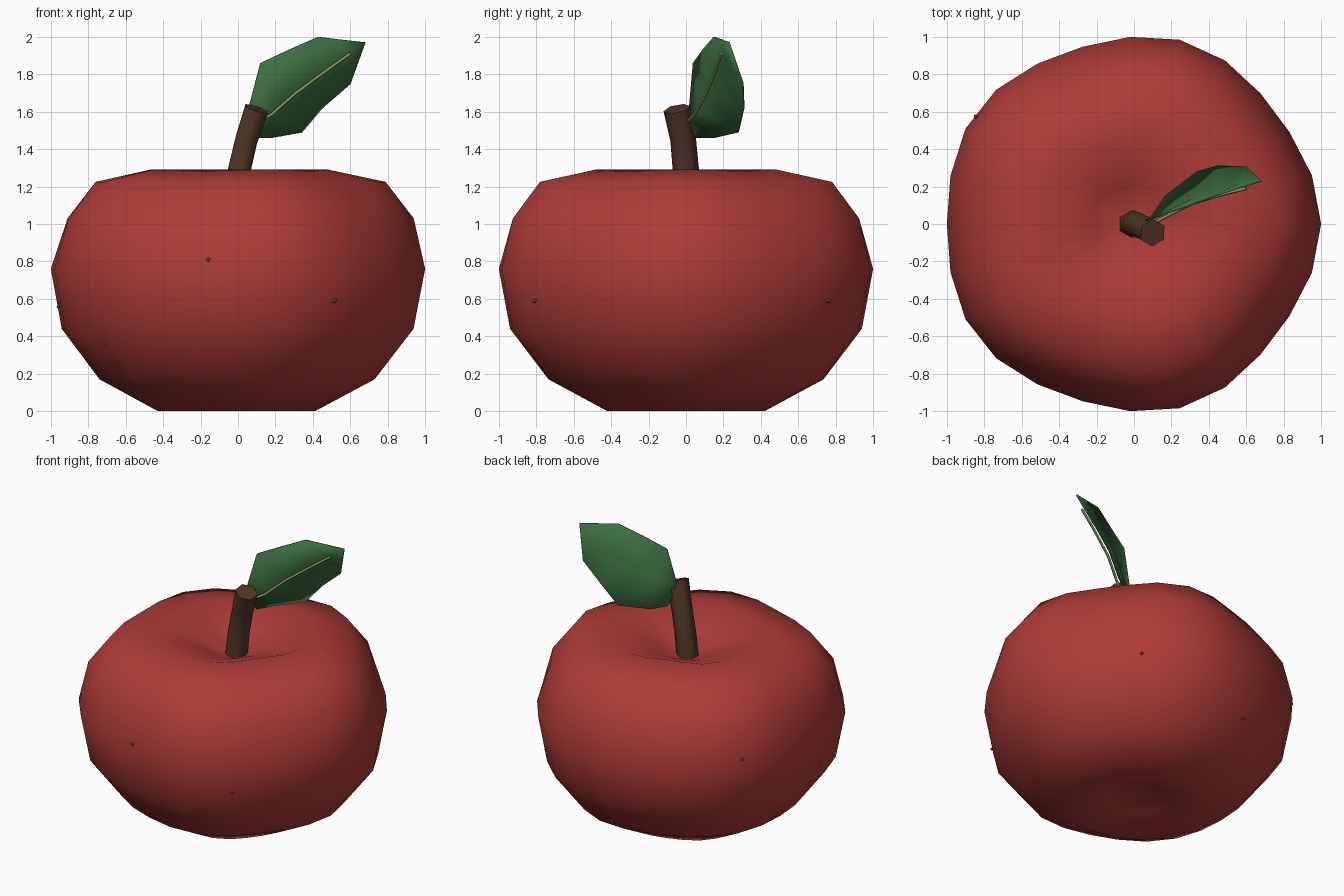
import bpy, bmesh
from math import sin, cos, pi, atan2
from mathutils import Vector

if "Cube" in bpy.data.objects:
    bpy.data.objects.remove(bpy.data.objects["Cube"])


def material(name, rgb):
    m = bpy.data.materials.new(name)
    m.diffuse_color = (*rgb, 1)
    m.use_nodes = True
    m.node_tree.nodes["Principled BSDF"].inputs["Base Color"].default_value = m.diffuse_color
    return m


RED = material("red skin", (0.42, 0.045, 0.038))
BROWN = material("brown bark", (0.085, 0.038, 0.02))
GREEN = material("leaf green", (0.045, 0.16, 0.05))
PALE = material("pale vein", (0.25, 0.30, 0.12))
SPECK = material("speck", (0.30, 0.14, 0.05))


def finish(bm, name, mat, smooth):
    bmesh.ops.recalc_face_normals(bm, faces=bm.faces[:])
    me = bpy.data.meshes.new(name)
    bm.to_mesh(me)
    bm.free()
    me.materials.append(mat)
    for p in me.polygons:
        p.use_smooth = smooth
    ob = bpy.data.objects.new(name, me)
    bpy.context.collection.objects.link(ob)
    return ob


def tube(name, pts, radius, bevel_res, mat, taper=None):
    cu = bpy.data.curves.new(name, 'CURVE')
    cu.dimensions = '3D'
    cu.bevel_depth = radius
    cu.bevel_resolution = bevel_res
    cu.use_fill_caps = True
    sp = cu.splines.new('POLY')
    sp.points.add(len(pts) - 1)
    for i, p in enumerate(pts):
        sp.points[i].co = (*p, 1)
        sp.points[i].radius = taper[i] if taper else 1
    cu.materials.append(mat)
    ob = bpy.data.objects.new(name, cu)
    bpy.context.collection.objects.link(ob)
    bpy.ops.object.select_all(action='DESELECT')
    ob.select_set(True)
    bpy.context.view_layer.objects.active = ob
    bpy.ops.object.convert(target='MESH')
    return bpy.context.object


# Apple body: lathe with five soft lobes; (radius, height, lobe depth)
SHIFT, N = -0.02, 24
profile = [(0.2, 0.07, 0.005), (0.42, 0.0, 0.012), (0.735, 0.17, 0.015),
           (0.94, 0.44, 0.018), (1.0, 0.76, 0.02), (0.925, 1.03, 0.034),
           (0.775, 1.225, 0.034), (0.475, 1.29, 0.03), (0.21, 1.19, 0.01)]


def skin(r, lobe, a):
    rr = r + lobe * cos(5 * a)
    return rr * cos(a) + SHIFT, rr * sin(a)


bm = bmesh.new()
rings = [[bm.verts.new((*skin(r, l, 2 * pi * i / N), z)) for i in range(N)]
         for r, z, l in profile]
for lo, hi in zip(rings, rings[1:]):
    for i in range(N):
        j = (i + 1) % N
        bm.faces.new((lo[i], lo[j], hi[j], hi[i]))
for ring, z in ((rings[0], 0.11), (rings[-1], 1.1)):
    pole = bm.verts.new((SHIFT, 0, z))
    for i in range(N):
        bm.faces.new((ring[i], ring[(i + 1) % N], pole))
finish(bm, "apple_body", RED, True)

# Stem: bent six-sided tube
tube("stem", [(-0.02, 0, 1.04), (0.005, 0, 1.28), (0.045, -0.015, 1.45),
              (0.1, -0.047, 1.615)], 0.074, 1, BROWN, [1.0, 0.95, 0.93, 1.0])

# Leaf: upper edge, midline and lower edge at each station, then the tip
stations = [((.06, .02, 1.63), (.08, .02, 1.54), (.11, .05, 1.46)),
            ((.12, .04, 1.86), (.19, .065, 1.62), (.17, .15, 1.46)),
            ((.27, .09, 1.93), (.32, .135, 1.72), (.34, .28, 1.49)),
            ((.43, .15, 2.0), (.46, .175, 1.82), (.45, .31, 1.62)),
            ((.55, .19, 1.985), (.58, .22, 1.885), (.6, .305, 1.75))]
bm = bmesh.new()
rows = [[bm.verts.new(p) for p in s] for s in stations]
for a, b in zip(rows, rows[1:]):
    for k in (0, 1):
        bm.faces.new((a[k], a[k + 1], b[k + 1], b[k]))
tip = bm.verts.new((.68, .23, 1.97))
for k in (0, 1):
    bm.faces.new((rows[-1][k], rows[-1][k + 1], tip))
leaf = finish(bm, "leaf", GREEN, True)
mod = leaf.modifiers.new("thickness", 'SOLIDIFY')
mod.thickness = 0.008
mod.offset = 0

# Leaf midrib
tube("leaf_vein", [(.08, -.01, 1.53), (.18, .045, 1.585), (.31, .11, 1.7),
                   (.46, .155, 1.81), (.6, .19, 1.91)], 0.009, 0, PALE)

# Tiny specks set into the skin
specks = [(-.16, -.97, .81), (.52, -.81, .59), (.58, .77, .59), (-.71, -.57, .36),
          (-.81, .55, .82), (-.94, -.13, .56), (-.22, .87, .36)]
bm = bmesh.new()
for x, y, z in specks:
    a = atan2(y, x - SHIFT)
    for (r0, z0, l0), (r1, z1, l1) in zip(profile[1:], profile[2:]):
        if z0 <= z < z1:
            t = (z - z0) / (z1 - z0)
            px, py = skin(r0 + (r1 - r0) * t, l0 + (l1 - l0) * t, a)
            res = bmesh.ops.create_icosphere(bm, subdivisions=1, radius=0.012)
            bmesh.ops.translate(bm, verts=res["verts"], vec=Vector((px, py, z)))
            break
finish(bm, "skin_specks", SPECK, False)
